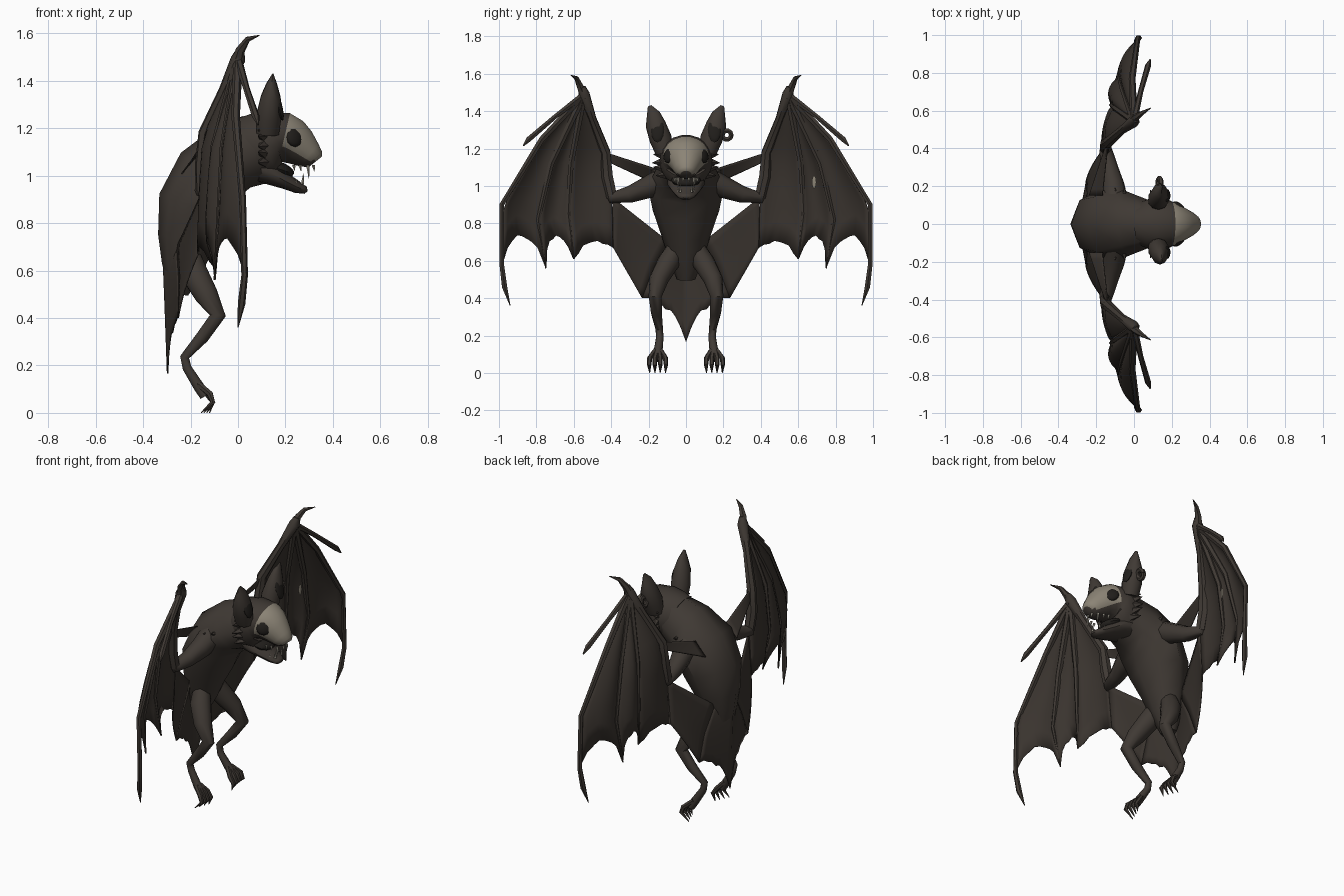
import bpy, bmesh, math, random
from mathutils import Vector, Matrix

if "Cube" in bpy.data.objects:
    bpy.data.objects.remove(bpy.data.objects["Cube"])

random.seed(4)


def material(name, c):
    m = bpy.data.materials.new(name)
    m.diffuse_color = (*c, 1)
    m.use_nodes = True
    m.node_tree.nodes["Principled BSDF"].inputs["Base Color"].default_value = m.diffuse_color
    return m


FUR = material("dark brown fur", (0.050, 0.041, 0.034))
SKIN = material("wing membrane", (0.042, 0.034, 0.028))
BONE = material("grey bone", (0.26, 0.23, 0.18))
TOOTH = material("pale tooth", (0.42, 0.39, 0.32))
BLACK = material("black hollow", (0.015, 0.013, 0.011))


def finish(name, bm, mat, mirror=True, angle=50):
    bmesh.ops.recalc_face_normals(bm, faces=bm.faces[:])
    me = bpy.data.meshes.new(name)
    bm.to_mesh(me)
    bm.free()
    me.materials.append(mat)
    me.shade_smooth()
    me.set_sharp_from_angle(angle=math.radians(angle))
    ob = bpy.data.objects.new(name, me)
    bpy.context.collection.objects.link(ob)
    if mirror:
        md = ob.modifiers.new("Mirror", 'MIRROR')
        md.use_axis = (False, True, False)
    return ob


def add_tube(bm, path, radii, n=8, ref=(0, 1, 0)):
    """Loft elliptical rings along a path; a radius is a number or (along ref, across)."""
    path = [Vector(p) for p in path]
    rings = []
    for i, p in enumerate(path):
        t = Vector()
        if i:
            t += (p - path[i - 1]).normalized()
        if i < len(path) - 1:
            t += (path[i + 1] - p).normalized()
        t.normalize()
        u = Vector(ref)
        u = (u - u.dot(t) * t).normalized()
        v = t.cross(u)
        r = radii[i]
        a, b = r if isinstance(r, tuple) else (r, r)
        rings.append([bm.verts.new(p + u * a * math.cos(k * math.tau / n) + v * b * math.sin(k * math.tau / n))
                      for k in range(n)])
    for r0, r1 in zip(rings, rings[1:]):
        for k in range(n):
            bm.faces.new((r0[k], r0[(k + 1) % n], r1[(k + 1) % n], r1[k]))
    bm.faces.new(rings[0])
    bm.faces.new(rings[-1])


def tube(name, path, radii, mat=FUR, n=8, ref=(0, 1, 0), mirror=True):
    bm = bmesh.new()
    add_tube(bm, path, radii, n, ref)
    return finish(name, bm, mat, mirror)


def along(line, t):
    """Point at fraction t of a polyline's length."""
    pts = [Vector(p) for p in line]
    lens = [(b - a).length for a, b in zip(pts, pts[1:])]
    d = t * sum(lens)
    for a, b, l in zip(pts, pts[1:], lens):
        if d <= l:
            return a.lerp(b, d / l)
        d -= l
    return pts[-1]


def panel(name, P, Q, scallop=0.0, billow=0.0, jag=0.0, rows=8, cols=8):
    """Membrane stretched between two polylines with a scalloped, torn lower edge."""
    bm = bmesh.new()
    grid = []
    for j in range(cols + 1):
        s = j / cols
        arch = 4 * s * (1 - s)
        cut = 1 - scallop * arch ** 0.7 - (random.uniform(-jag, jag) if 0 < j < cols else 0)
        col = []
        for i in range(rows + 1):
            t = i / rows * cut
            p = along(P, t).lerp(along(Q, t), s)
            p.x -= billow * arch * min(1, 2 * t)
            col.append(bm.verts.new(p))
        grid.append(col)
    for c0, c1 in zip(grid, grid[1:]):
        for i in range(rows):
            bm.faces.new((c0[i], c0[i + 1], c1[i + 1], c1[i]))
    bmesh.ops.remove_doubles(bm, verts=bm.verts[:], dist=0.0005)
    ob = finish(name, bm, SKIN, angle=30)
    ob.modifiers.new("Thickness", 'SOLIDIFY').thickness = 0.006


def blob(name, loc, scale, normal, mat, mirror=True):
    bm = bmesh.new()
    rot = Vector(normal).to_track_quat('Z', 'Y').to_matrix().to_4x4()
    bmesh.ops.create_uvsphere(bm, u_segments=12, v_segments=8, radius=1,
                              matrix=Matrix.Translation(loc) @ rot @ Matrix.Diagonal((*scale, 1)))
    return finish(name, bm, mat, mirror)


# torso and neck
tube("torso", [(-.25, 0, .5), (-.232, 0, .62), (-.217, 0, .73), (-.183, 0, .87), (-.12, 0, 1.0),
               (-.02, 0, 1.08), (.07, 0, 1.11)],
     [(.05, .04), (.095, .09), (.13, .122), (.178, .158), (.205, .155), (.165, .148), (.13, .15)], n=8, mirror=False)

# upper head, with the front faces as a bone mask
rings = [(.04, 1.11, .12, .14), (.11, 1.13, .142, .145), (.155, 1.16, .138, .118), (.195, 1.16, .122, .108),
         (.225, 1.145, .106, .1), (.26, 1.12, .086, .085), (.3, 1.087, .064, .062), (.32, 1.07, .048, .048),
         (.328, 1.06, .03, .033)]
head = tube("head", [(x, 0, z) for x, z, a, b in rings], [(a, b) for x, z, a, b in rings], n=18, mirror=False)
head.data.materials.append(BONE)
for f in head.data.polygons:
    if f.center.x > .196 and f.center.z > 1.02 and f.normal.z > -.6:
        f.material_index = 1
blob("eye_socket", (.236, .089, 1.163), (.042, .043, .02), (.6, .75, .25), BLACK)
blob("nose_hollow", (.32, 0, 1.09), (.026, .028, .016), (.85, 0, .45), BLACK, False)

# lower jaw and mouth lining
tube("lower_jaw", [(.07, 0, 1.04), (.14, 0, 1.01), (.2, 0, .977), (.25, 0, .952), (.28, 0, .942), (.292, 0, .945)],
     [(.1, .07), (.1, .05), (.076, .034), (.054, .026), (.038, .018), (.02, .01)], n=12, mirror=False)
blob("mouth_lining", (.17, 0, 1.03), (.08, .07, .03), (.3, 0, .9), BLACK, False)

# teeth along both jaws
bm = bmesh.new()
for x, y, h in [(.235, .062, .012), (.262, .054, .014), (.295, .043, .045), (.318, .016, .014)]:
    add_tube(bm, [(x, y, 1.045), (x + .004, y, 1.033 - h)], [.008, .001], 5)
for x, y, h in [(.215, .052, .012), (.243, .042, .014), (.272, .03, .04)]:
    add_tube(bm, [(x, y, .965), (x + .004, y, .97 + h)], [.007, .001], 5)
finish("teeth", bm, TOOTH)

# ears with dark hollows, and a ring on one of them
tube("ear", [(.125, .115, 1.18), (.13, .135, 1.25), (.138, .163, 1.33), (.142, .175, 1.385), (.147, .195, 1.428)],
     [(.048, .05), (.06, .056), (.054, .044), (.036, .024), (.01, .003)], n=10)
blob("ear_hollow", (.171, .152, 1.3), (.036, .07, .014), (.95, .05, .25), BLACK)
bm = bmesh.new()
loop = [(.135 + .008 * math.sin(a), .218 + .024 * math.cos(a), 1.272 + .024 * math.sin(a))
        for a in [k * math.tau / 10 for k in range(11)]]
add_tube(bm, loop, [.014] * 11, 6, (1, 0, 0))
finish("ear_ring", bm, FUR, False)

# fur tufts on cheeks and shoulders
bm = bmesh.new()
for k in range(5):
    z = 1.06 + .034 * k
    w = .105 + .02 * math.sin(k / 4 * math.pi)
    add_tube(bm, [(.11, w, z), (.085, w + .055, z - .005 + .012 * (k % 2))], [.024, .002], 5, (1, 0, 0))
for k in range(2):
    add_tube(bm, [(-.1 + .05 * k, .14, 1.06 + .01 * k), (-.1 + .05 * k, .19, 1.075 + .012 * k)], [.02, .002], 5, (1, 0, 0))
finish("fur_tufts", bm, FUR)

# legs
tube("leg", [(-.21, .05, .68), (-.185, .095, .59), (-.135, .145, .5), (-.085, .165, .41), (-.15, .158, .32),
             (-.225, .143, .235), (-.215, .14, .19), (-.165, .15, .11), (-.14, .15, .07)],
     [.045, .06, .052, .035, .029, .02, .02, .024, .022], n=10)
bm = bmesh.new()
for k in range(4):
    y = .125 + .018 * k
    s = (k - 1.5) * .01
    add_tube(bm, [(-.165, .15 + s, .12), (-.13 + .004 * k, y + s, .08), (-.106, y + s * 1.2, .045),
                  (-.12 - .012 * k, y + s, .0)], [.014, .014, .012, .002], 6)
finish("toes", bm, FUR)

# wing skeleton lines: wrist, fingers, forearm
W = (0, .545, 1.49)
ELBOW = (-.15, .395, .94)
A = [W, (-.01, .77, 1.25), (.02, .985, .9), (.028, .985, .58)]
B = [W, (-.06, .72, 1.12), (-.08, .79, .82), (-.1, .75, .56)]
C = [W, (-.1, .615, 1.12), (-.12, .63, .85), (-.1, .6, .61)]
D = [W, (-.14, .43, 1.18), ELBOW, (-.17, .39, .67)]
tube("upper_arm", [(-.1, .12, 1.03), (-.11, .21, .99), (-.13, .3, .955), ELBOW, (-.15, .41, .96)],
     [.07, .058, .045, .034, .02], ref=(1, 0, 0))
tube("forearm", [ELBOW, (-.15, .42, 1.05), D[1], (-.06, .5, 1.36), W, (.01, .555, 1.53)],
     [.03, .032, .028, .022, .032, .018], n=7)
tube("leading_finger", A + [(.015, .97, .46), (0, .94, .36)], [.02, .018, .014, .014, .016, .002], n=6, ref=(1, 0, 0))
tube("second_finger", B, [.02, .017, .012, .003], n=6, ref=(1, 0, 0))
tube("third_finger", C, [.02, .017, .012, .003], n=6, ref=(1, 0, 0))
tube("free_finger", [W, (.035, .7, 1.37), (.075, .84, 1.25), (.085, .87, 1.215)], [.018, .014, .016, .004], n=6, ref=(1, 0, 0))
tube("thumb_claw", [(-.005, .54, 1.47), (.01, .565, 1.53), (.04, .585, 1.575), (.09, .615, 1.592)],
     [.028, .02, .013, .002], n=6, ref=(1, 0, 0))

# wing membranes
panel("outer_membrane", A, B, .17, .03, .015)
panel("middle_membrane", B, C, .16, .035, .015)
panel("inner_membrane", C, D, .06, .03, .015)
HIP = [(-.26, .09, .7), (-.25, .18, .55), (-.255, .235, .4)]
panel("body_membrane", D[2:], HIP, 0, .01, 0)
panel("tail_membrane", HIP, [(-.32, 0, .7), (-.31, 0, .45), (-.3, 0, .165)], .16, 0, .03)
panel("shoulder_membrane", [D[1], (-.15, .42, 1.13)], [(-.17, .15, 1.09), (-.24, .15, 1.01)], 0, 0, 0)

# pale worn patch on one wing
blob("worn_patch", (-.06, .685, 1.02), (.012, .034, .004), (1, -.2, 0), BONE, False)
